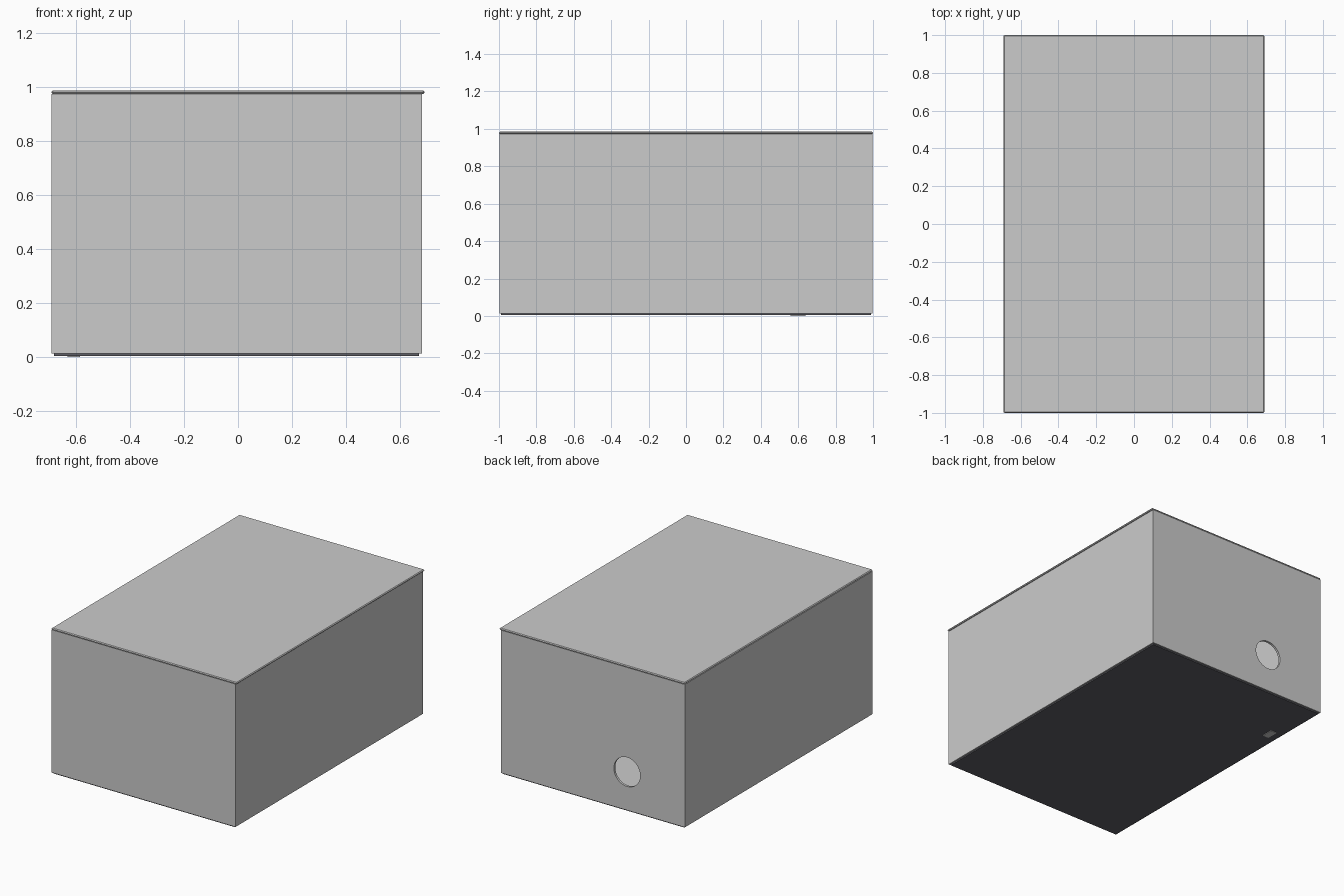
import bpy, math

if "Cube" in bpy.data.objects:
    bpy.data.objects.remove(bpy.data.objects["Cube"])

def box(name, x, y, z, mat=None):
    """Box from (min, max) ranges on each axis."""
    bpy.ops.mesh.primitive_cube_add(size=1)
    ob = bpy.context.object
    ob.name = name
    ob.location = [(r[0] + r[1]) / 2 for r in (x, y, z)]
    ob.scale = [r[1] - r[0] for r in (x, y, z)]
    bpy.ops.object.transform_apply(location=True, rotation=False, scale=True)
    if mat:
        ob.data.materials.append(mat)
    return ob

dark = bpy.data.materials.new("dark_base")
dark.diffuse_color = (0.11, 0.11, 0.13, 1)
dark.use_nodes = True
dark.node_tree.nodes["Principled BSDF"].inputs["Base Color"].default_value = dark.diffuse_color

X0, X1, Y, T = -0.69, 0.68, 0.998, 0.015   # casing extents and sheet thickness
Z0, Z1 = 0.012, 0.973

# Four sheet walls
box("front_wall", (X0, X1), (-Y, -Y + T), (Z0, Z1))
back = box("back_wall", (X0, X1), (Y - T, Y), (Z0, Z1))
box("left_wall", (X0, X0 + T), (-Y + T, Y - T), (Z0, Z1))
box("right_wall", (X1 - T, X1), (-Y + T, Y - T), (Z0, Z1))

# Round port in the back wall
bpy.ops.mesh.primitive_cylinder_add(vertices=32, radius=0.098, depth=0.2,
                                    location=(-0.26, Y, 0.27),
                                    rotation=(math.pi / 2, 0, 0))
cutter = bpy.context.object
cutter.name = "port_cutter"
cutter.hide_render = True
cut = back.modifiers.new("port", 'BOOLEAN')
cut.object = cutter
cut.operation = 'DIFFERENCE'
cut.solver = 'EXACT'
bpy.context.view_layer.objects.active = back
bpy.ops.object.modifier_apply(modifier="port")
bpy.data.objects.remove(cutter)

# Lid with a slim chamfered rim, overhanging the right wall
lid = box("lid", (-0.69, 0.69), (-1, 1), (Z1, 0.985))
bev = lid.modifiers.new("rim", 'BEVEL')
bev.width = 0.005
bev.segments = 1

# Inner floor, dark underside and the small tab beneath it
box("inner_floor", (X0 + T, X1 - T), (-Y + T, Y - T), (Z0, 0.022))
box("base_plate", (-0.68, 0.67), (-0.988, 0.988), (0.004, Z0), dark)
box("bottom_tab", (-0.63, -0.585), (0.56, 0.64), (0, 0.006))
